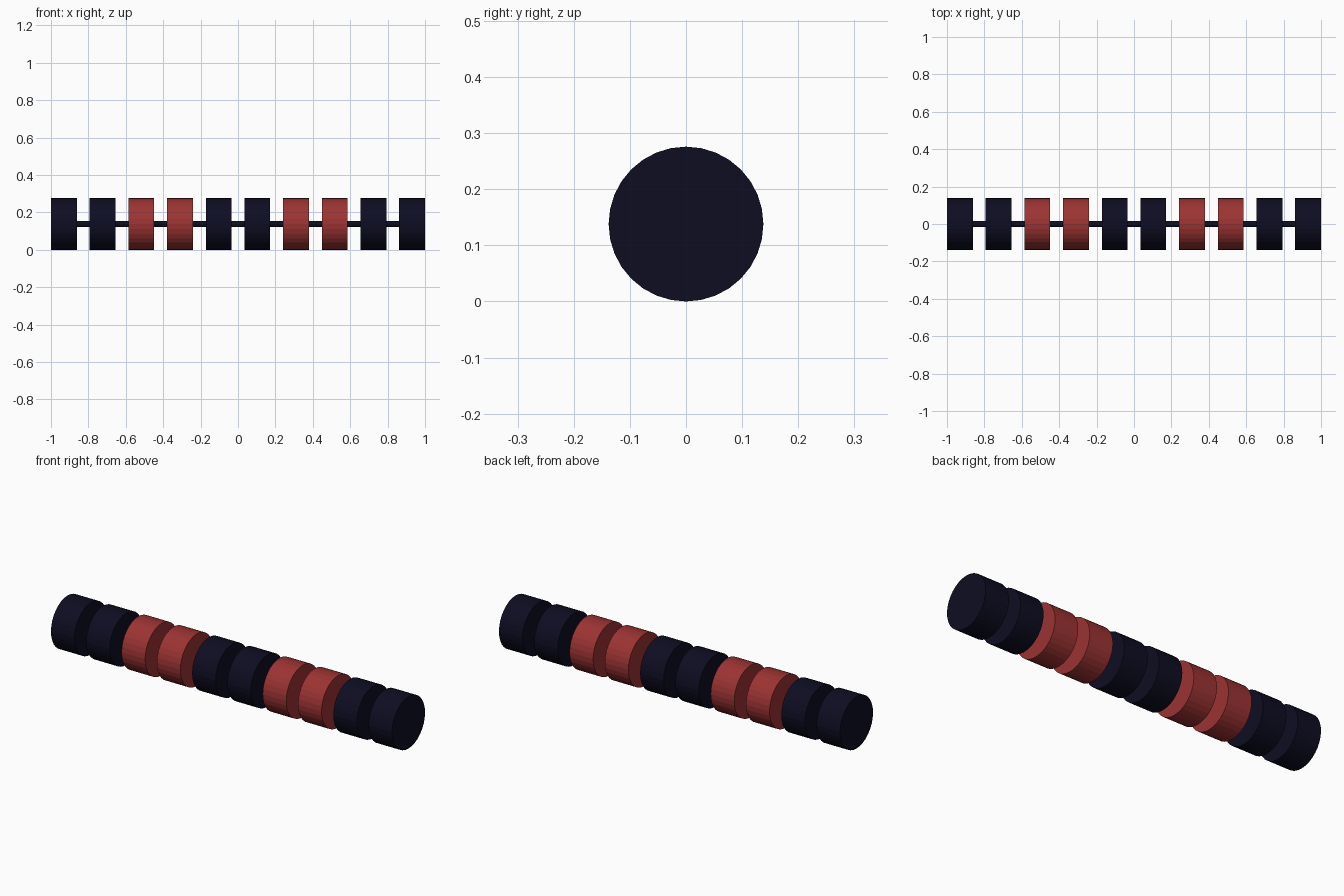
import bpy, math

if "Cube" in bpy.data.objects:
    bpy.data.objects.remove(bpy.data.objects["Cube"])

U = 2 / 29          # the bar is 29 units long: ten rollers of 2, nine gaps of 1
RADIUS = 2 * U


def material(name, rgb):
    m = bpy.data.materials.new(name)
    m.diffuse_color = (*rgb, 1)
    m.use_nodes = True
    m.node_tree.nodes["Principled BSDF"].inputs["Base Color"].default_value = m.diffuse_color
    return m


navy = material("dark_navy", (0.0040, 0.0040, 0.0160))
red = material("brick_red", (0.335, 0.033, 0.033))


def cylinder_x(name, x, radius, length, mat):
    """Flat-faced cylinder lying along x, resting height RADIUS."""
    bpy.ops.mesh.primitive_cylinder_add(
        vertices=32, radius=radius, depth=length,
        location=(x, 0, RADIUS), rotation=(0, math.pi / 2, 0))
    ob = bpy.context.object
    ob.name = name
    ob.data.materials.append(mat)
    return ob


# rollers, coloured in alternating pairs
for i in range(10):
    x = -1 + U + i * 3 * U
    cylinder_x(f"roller_{i + 1}", x, RADIUS, 2 * U, red if (i // 2) % 2 else navy)

# thin axle joining the rollers, ending inside the outer two
cylinder_x("axle", 0, U / 4, 2 - 2 * U, navy)
